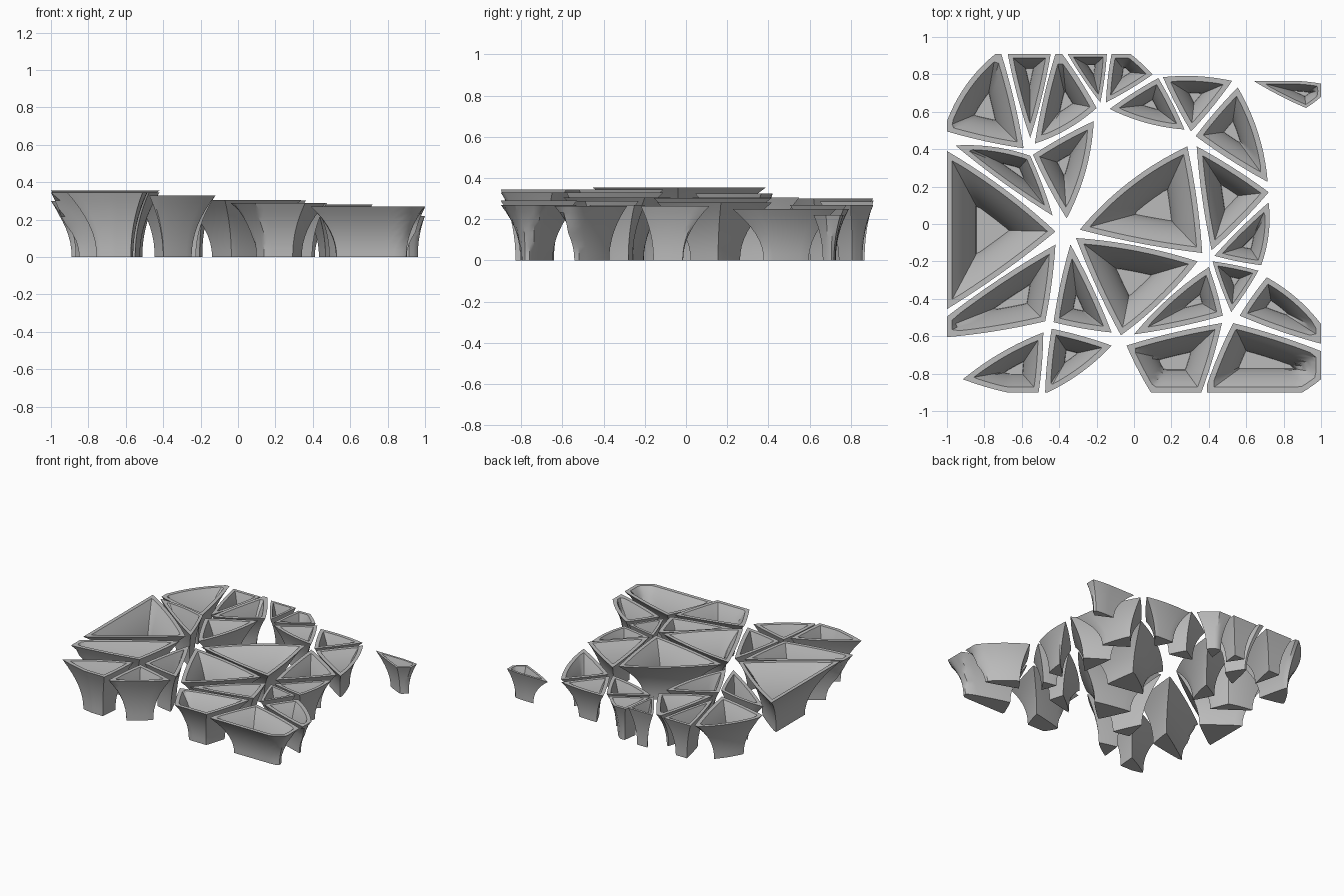
import bpy, bmesh, math
from mathutils import Vector

cube = bpy.data.objects.get("Cube")
if cube:
    bpy.data.objects.remove(cube, do_unlink=True)

grey = bpy.data.materials.new("concrete_grey")
grey.use_nodes = True
colour = (0.5, 0.5, 0.5, 1)
grey.diffuse_color = colour
grey.node_tree.nodes["Principled BSDF"].inputs["Base Color"].default_value = colour

RIM = 0.028      # wall thickness
INSET = 0.59     # how far the foot steps in, relative to the inner radius
FLOOR = 0.12     # height of the inside floor relative to the full height
BOW = 0.018      # usual bulge of an edge relative to its length
STEPS = 8


def outline(corners):
    """Sample the corner loop; a third value sets the bulge of the edge that starts there."""
    pts = [Vector(c[:2]) for c in corners]
    area = sum(a.x * b.y - a.y * b.x for a, b in zip(pts, pts[1:] + pts[:1]))
    side = 1 if area > 0 else -1
    loop = []
    for i, a in enumerate(pts):
        d = pts[(i + 1) % len(pts)] - a
        trimmed = min(abs(d.x), abs(d.y)) < 0.001
        bow = corners[i][2] if len(corners[i]) > 2 else 0 if trimmed else BOW * d.length
        out = Vector((d.y, -d.x)).normalized() * side * bow
        n = max(1, min(STEPS + 2, round(d.length / 0.03)))
        for k in range(n):
            t = k / n
            loop.append(a + d * t + out * 4 * t * (1 - t))
    return loop if side > 0 else loop[::-1]


def inner_circle(loop):
    """Centre and radius of the largest circle inside the outline."""
    edges = list(zip(loop, loop[1:] + loop[:1]))

    def clearance(c):
        return min((b - a).normalized().cross(c - a) for a, b in edges)

    c = sum(loop, Vector((0, 0))) / len(loop)
    step = 0.08
    while step > 0.002:
        tries = [c + Vector((math.cos(k * math.pi / 6), math.sin(k * math.pi / 6))) * step
                 for k in range(12)]
        best = max(tries, key=clearance)
        if clearance(best) > clearance(c):
            c = best
        else:
            step /= 2
    return c, clearance(c)


def inset_loop(loop, centre, distance):
    """Pull the outline in by an even distance, each point sliding towards the centre."""
    walls = []
    for a, b in zip(loop, loop[1:] + loop[:1]):
        d = (b - a).normalized()
        normal = Vector((d.y, -d.x))
        walls.append((normal, normal.dot(a - centre) - distance))
    result = []
    for p in loop:
        ray = p - centre
        scale = min(gap / normal.dot(ray) for normal, gap in walls if normal.dot(ray) > 1e-5)
        result.append(centre + ray * scale)
    return result


def planter(name, height, *corners):
    """Hollow flared cup: foot, curved outside, flat rim, curved inside, floor."""
    loop = outline(corners)
    centre, radius = inner_circle(loop)
    wall = min(RIM, 0.25 * radius)

    def flare(t):
        return INSET * radius * (1 - t ** 2.1)

    levels = [k / STEPS for k in range(STEPS + 1)]
    rings = [(flare(t), t) for t in levels]
    for t in reversed(levels):
        u = FLOOR + (1 - FLOOR) * t
        rings.append((flare(u) + wall, u))

    bm = bmesh.new()
    grid = []
    for distance, t in rings:
        grid.append([bm.verts.new((*p, t * height)) for p in inset_loop(loop, centre, distance)])
    n = len(loop)
    for low, high in zip(grid, grid[1:]):
        for i in range(n):
            j = (i + 1) % n
            bm.faces.new((low[i], low[j], high[j], high[i]))
    bm.faces.new(grid[0][::-1])
    bm.faces.new(grid[-1])
    mesh = bpy.data.meshes.new(name)
    bm.to_mesh(mesh)
    bm.free()
    mesh.materials.append(grey)
    obj = bpy.data.objects.new(name, mesh)
    bpy.context.collection.objects.link(obj)
    bpy.ops.object.select_all(action="DESELECT")
    obj.select_set(True)
    bpy.context.view_layer.objects.active = obj
    bpy.ops.object.shade_smooth_by_angle(angle=math.radians(32))


# Back row
planter("planter_back_corner", .3, (-.74, .91), (-.71, .91), (-.59, .405), (-1, .495), (-1, .55, .03))
planter("planter_back_wedge", .29, (-.675, .91), (-.445, .91), (-.555, .46))
planter("planter_back_kite", .3, (-.42, .91), (-.385, .91), (-.2, .62, .02), (-.53, .43))
planter("planter_back_sliver", .285, (-.355, .91), (-.145, .91), (-.18, .65))
planter("planter_back_small", .27, (-.12, .91), (-.02, .91), (.1, .8), (-.15, .65))
planter("planter_back_inner", .27, (.13, .78), (.27, .505, .02), (-.13, .615))
planter("planter_back_outer", .25, (.155, .785, .015), (.525, .765), (.305, .495))
planter("planter_back_left", .25, (.555, .73, .03), (.715, .225), (.33, .47))
planter("planter_detached", .22, (.64, .765), (.87, .765), (1, .75), (1, .68), (.92, .62))

# Right side and its hub
planter("planter_right_thin", .325, (-.955, .42, .02), (-.555, .365), (-.435, .045))
planter("planter_right_inner", .305, (-.54, .37), (-.215, .55, .03), (-.36, .03))
planter("planter_right_large", .355, (-1, .39, .02), (-.42, -.04), (-1, -.455))
planter("planter_right_lower", .345, (-.42, -.11), (-.475, -.52), (-1, -.605), (-1, -.495))
planter("planter_right_spike", .33, (-.34, -.11), (-.12, -.58), (-.43, -.525))

# Centre
planter("planter_centre_back", .302, (-.29, -.03, .04), (.285, .415), (.365, -.155))
planter("planter_centre_front", .305, (-.31, -.075, .02), (.34, -.2, .02), (-.07, -.595))

# Left side and its hub
planter("planter_left_large", .28, (.335, .415), (.72, .17), (.415, -.14))
planter("planter_left_small", .265, (.72, .115, .02), (.68, -.22), (.43, -.17))
planter("planter_left_wedge", .27, (.42, -.2), (.665, -.25), (.52, -.47))
planter("planter_left_inner", .288, (.4, -.23), (.475, -.49), (0, -.59, .02))
planter("planter_left_outer", .265, (.71, -.285, .02), (1, -.535), (1, -.64), (.565, -.49))

# Front row
planter("planter_front_right", .345, (-.485, -.58), (-.51, -.9), (-.68, -.9), (-.915, -.83, .02))
planter("planter_front_inner", .33, (-.44, -.56), (-.12, -.65, .02), (-.46, -.9), (-.475, -.9))
planter("planter_front_middle", .29, (-.04, -.65), (.47, -.53), (.36, -.9), (.09, -.9))
planter("planter_front_left", .27, (.53, -.53), (1, -.68), (1, -.83), (.9, -.9), (.39, -.9), (.39, -.86))
